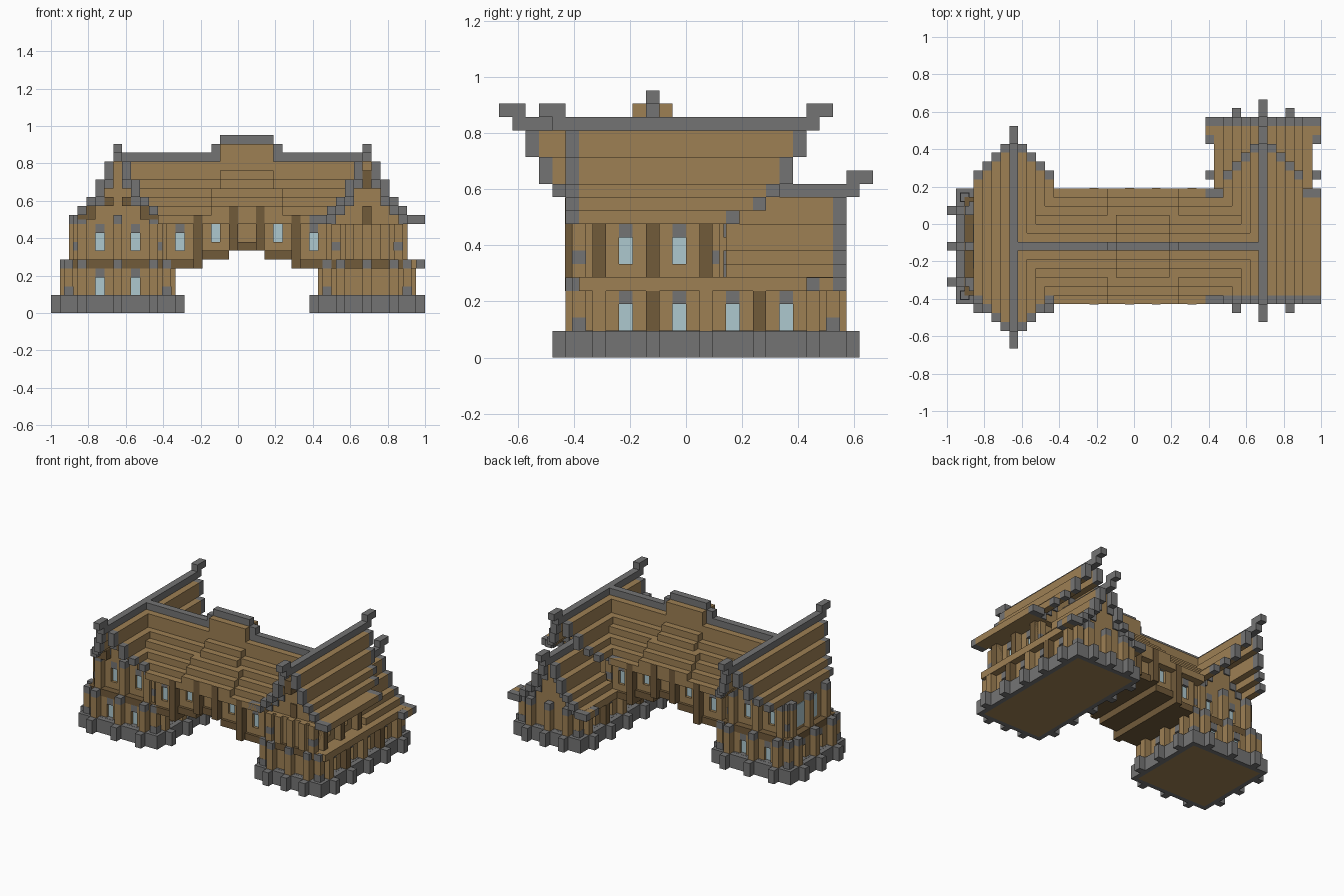
import bpy, bmesh
from mathutils import Matrix, Vector

cube = bpy.data.objects.get("Cube")
if cube:
    bpy.data.objects.remove(cube, do_unlink=True)

U = 2 / 42  # one block


def material(name, rgb):
    m = bpy.data.materials.new(name)
    m.use_nodes = True
    m.diffuse_color = (*rgb, 1)
    bsdf = m.node_tree.nodes["Principled BSDF"]
    bsdf.inputs["Base Color"].default_value = (*rgb, 1)
    bsdf.inputs["Roughness"].default_value = 0.9
    return m


MATS = [material("timber", (0.34, 0.215, 0.088)),
        material("stone", (0.175, 0.175, 0.175)),
        material("dark_timber", (0.165, 0.103, 0.042)),
        material("window_glass", (0.42, 0.58, 0.62))]
WOOD, STONE, DARK, GLASS = range(4)
parts = {}


def box(part, mat, x, y, z):
    """Block given by its (min, max) along each axis, in block units."""
    bm = parts.setdefault(part, bmesh.new())
    size = Vector((x[1] - x[0], y[1] - y[0], z[1] - z[0])) * U
    mid = Vector((x[0] + x[1], y[0] + y[1], z[0] + z[1])) * U / 2
    geo = bmesh.ops.create_cube(bm, size=1, matrix=Matrix.Translation(mid) @ Matrix.Diagonal((*size, 1)))
    for f in {f for v in geo["verts"] for f in v.link_faces}:
        f.material_index = mat


def grow(r, d):
    return (r[0] - d, r[1] + d)


def unit(a):
    return (a, a + 1)


def around(part, mat, x, y, z, xs, ys, depth=1):
    """Blocks standing out from all four sides of a rectangle."""
    for a in xs:
        for r in ((y[0] - depth, y[0]), (y[1], y[1] + depth)):
            box(part, mat, unit(a), r, z)
    for b in ys:
        for r in ((x[0] - depth, x[0]), (x[1], x[1] + depth)):
            box(part, mat, r, unit(b), z)


def foundation(part, x, y, xs, ys):
    box(part, WOOD, grow(x, -.7), grow(y, -.7), (0, 2))
    for r in ((y[0], y[0] + .7), (y[1] - .7, y[1])):
        box(part, STONE, x, r, (0, 2))
    for r in ((x[0], x[0] + .7), (x[1] - .7, x[1])):
        box(part, STONE, r, grow(y, -.7), (0, 2))
    box(part, STONE, grow(x, -.7), grow(y, -.7), (1.5, 2.02))
    around(part, STONE, x, y, (0, 2), xs, ys)


def skin(part, along_x, span, near, far, slots, z, sill):
    """Two opposite wall faces with a recessed pane in each slot (start, end)."""
    for face, inner in ((near, near + .5), (far, far - .5)):
        depth = (min(face, inner), max(face, inner))
        pane = (depth[0] - .1, depth[1] - .4) if face == far else (depth[0] + .4, depth[1] + .1)

        def put(name, mat, run, across, zz):
            box(name, mat, *((run, across) if along_x else (across, run)), zz)

        edge = span[0]
        for a, b in slots:
            put(part, WOOD, (edge, a), depth, z)
            if sill > z[0]:
                put(part, WOOD, (a, b), depth, (z[0], sill))
            put(part + "_lintels", STONE, (a, b), depth, (sill + 2, sill + 3))
            put(part, WOOD, (a, b), depth, (sill + 3, z[1]))
            put(part + "_windows", GLASS, (a, b), pane, (sill, sill + 2))
            edge = b
        put(part, WOOD, (edge, span[1]), depth, z)


def storey(part, x, y, z, xs, ys, wx, wy, cap, dark=()):
    """Wall with posts, corner posts and recessed windows."""
    sill = z[0] if z[0] == 2 else z[0] + 1
    box(part, WOOD, grow(x, -.5), grow(y, -.5), z)
    skin(part, True, x, *y, [unit(a) for a in wx], z, sill)
    skin(part, False, grow(y, -.5), *x, [unit(b) for b in wy], z, sill)
    posts = part + "_posts"
    around(posts, WOOD, x, y, (z[0], z[1] - 1), xs, [b for b in ys if b not in dark])
    around(posts, DARK, x, y, (z[0], z[1] - 1), (), dark)
    around(posts, cap, x, y, (z[1] - 1, z[1]), xs, ys)
    for cx in (x[0] - .5, x[1] - .5):  # corner posts with a stone joint
        for cy in (y[0] - .5, y[1] - .5):
            box(posts, WOOD, unit(cx), unit(cy), (z[0], sill + .5))
            box(posts, STONE, grow(unit(cx), .02), grow(unit(cy), .02), (sill, sill + 1))
            box(posts, WOOD, unit(cx), unit(cy), (sill + 1, z[1] - 1))
            box(posts, cap, unit(cx), unit(cy), (z[1] - 1, z[1]))


TOPS = (18, 17, 15, 13, 12, 11, 11)


def gable_roof(part, cx, front, back, drop, fill, front_edge=True):
    """Stepped roof with its ridge along y and stone verges at the ends."""
    wall = part + "_gable_wall"
    for k in range(len(front)):
        top = TOPS[k] - drop
        low = (TOPS[k + 1] if k < 5 else 10) - drop
        a, b = front[k], back[k]
        for s in {-1, 1} if k else {1}:
            x = (cx + s * k - .5, cx + s * k + .5)
            if k == 0:
                box(part + "_ridge", STONE, x, (a, b), (low, top))
                continue
            start = a + 1 if front_edge else a
            box(part, WOOD, x, (start, b - 1), (low, top))
            box(part + "_verge", STONE, x, (b - 1, b), (low, top))
            if front_edge:
                box(part + "_verge", STONE, x, (a, a + 1), (low, top))
            if k < 5:
                box(wall, WOOD, x, fill, (10 - drop, low))
                for r in ((fill[0] - .2, fill[0]), (fill[1], fill[1] + .2)):
                    box(wall, STONE, x, r, (low - 1, low))
    box(wall, WOOD, (cx - .5, cx + .5), fill, (10 - drop, 17 - drop))
    # upturned finials at the ridge ends
    ends = [back[0]] + ([front[0]] if front_edge else [])
    for e in ends:
        box(part + "_ridge", STONE, (cx - .5, cx + .5), (e - 1, e + 1), (18 - drop, 19 - drop))


# West pavilion
WX, SY = (-18, -14, -10), (-7, -3, 1)
foundation("west_foundation", (-20, -7), (-9, 4), WX, SY)
storey("west_lower", (-19, -8), (-8, 3), (2, 6), WX, SY, (-16, -12), (-5, -1), STONE)
box("west_band", DARK, (-19.03, -7.97), (-8.03, 3.03), (5, 6.02))
storey("west_upper", (-18, -9), (-7, 2), (6, 11), WX, SY, (-16, -12), (), STONE)
for y in ((-5, -3), (-2, 0)):
    box("west_side_windows", GLASS, (-18.1, -18), y, (6.5, 9.8))
gable_roof("west_roof", -13.5, (-13, -12, -11, -10, -9), (10, 9, 8, 7, 6), 0, (-7, 2))
for s in (-1, 1):
    box("west_gable_braces", DARK, grow((-13.5 + s,) * 2, .5), (-7.2, -7), (12, 13))
    box("west_gable_braces", DARK, grow((-13.5 + 3.5 * s,) * 2, 1), (-8.1, -7), (10.5, 12))

# East pavilion with the lower rear wing
EX, EY = (11, 14, 17), (-7, -3, 1, 5, 9)
foundation("east_foundation", (9, 20), (-9, 12), EX, EY)
storey("east_lower", (10, 19), (-8, 11), (2, 6), EX, EY, (), (-5, -1, 3, 7), STONE, (-3, 5))
box("east_band", WOOD, (8.97, 20.03), (-8, 11), (5, 6.02))
box("east_band", DARK, (10, 19), (-8.4, -8), (5, 6))
storey("east_upper", (11, 18), (-8, 2), (6, 10), (), SY, (), (-5, -1), WOOD)
for y in SY:
    box("east_dark_posts", DARK, (9.95, 11), unit(y), (6, 10))
    box("east_dark_posts", DARK, (18, 19.05), unit(y), (6, 10))
for x in (12, 14, 16):
    box("east_front_ribs", WOOD, unit(x), (-8.6, -8), (6, 10))
gable_roof("east_roof", 14.5, (-10,) + (-9,) * 6, (10, 9, 8, 7, 6, 4, 4), 0, (-7.5, 3))
gable_roof("rear_wing_roof", 14.5, (3,) * 6, (13,) + (12,) * 5, 5, (3, 11), False)
for x in (8, 20):
    box("rear_wing_eave_tips", STONE, unit(x), (11, 12), (5, 6))
    box("rear_wing_eave_tips", WOOD, unit(x), (10, 11), (5, 6))
    box("rear_wing_eave_tips", STONE, unit(x), (9, 10), (5, 6))
box("east_gable_panels", DARK, (14, 15), (-7.7, -7.5), (10, 12))
box("east_gable_panels", DARK, (14, 15), (-9, -7.5), (14, 16))

# Bridge between the pavilions: stepped arch, posts and windows
BAYS = (((-8, -4), 5, -7), ((-4, -1), 6, -3), ((-1, 3), 7, None), ((3, 6), 6, 4), ((6, 10), 5, 8))
for x, low, slot in BAYS:
    slots = [] if slot is None else [unit(slot)]
    box("bridge_core", WOOD, x, (-7.5, 2.5), (low + 1, 10.5))
    skin("bridge_walls", True, x, -8, 3, slots, (low + 1, 11), low + 2)
    box("bridge_arch", DARK, x, (-8.4, 3.4), (low, low + 1))
for x, low, top in ((-5, 5, 11), (-1, 7, 12), (2, 7, 12), (6, 5, 11)):
    for y in ((-9.05, -8), (3, 4.05)):
        box("bridge_posts", DARK, unit(x), y, (low, top - .02))

# Bridge roof, with a raised middle bay
STEPS = (17, 17, 15, 14, 13, 12, 11)
for k in range(1, 7):
    for s in (-1, 1):
        y = (-2.5 + s * k - .5, -2.5 + s * k + .5)
        box("bridge_roof", WOOD, (-13, 14) if k < 5 else (-9, 10), y, (10, STEPS[k]))
        box("bridge_roof_bay", WOOD, (-2, 4) if k < 4 else (-3, 5), y,
            (10, STEPS[k] + (2 if k == 1 else 1)))
box("bridge_ridge", STONE, (-13, 14), (-3, -2), (10, 18))
box("bridge_ridge", STONE, (-3, 5), (-3, -2), (18, 19))
box("bridge_ridge", STONE, (-2, 4), (-3, -2), (19, 20))

for name, bm in parts.items():
    mesh = bpy.data.meshes.new(name)
    bm.to_mesh(mesh)
    bm.free()
    for m in MATS:
        mesh.materials.append(m)
    bpy.context.scene.collection.objects.link(bpy.data.objects.new(name, mesh))
